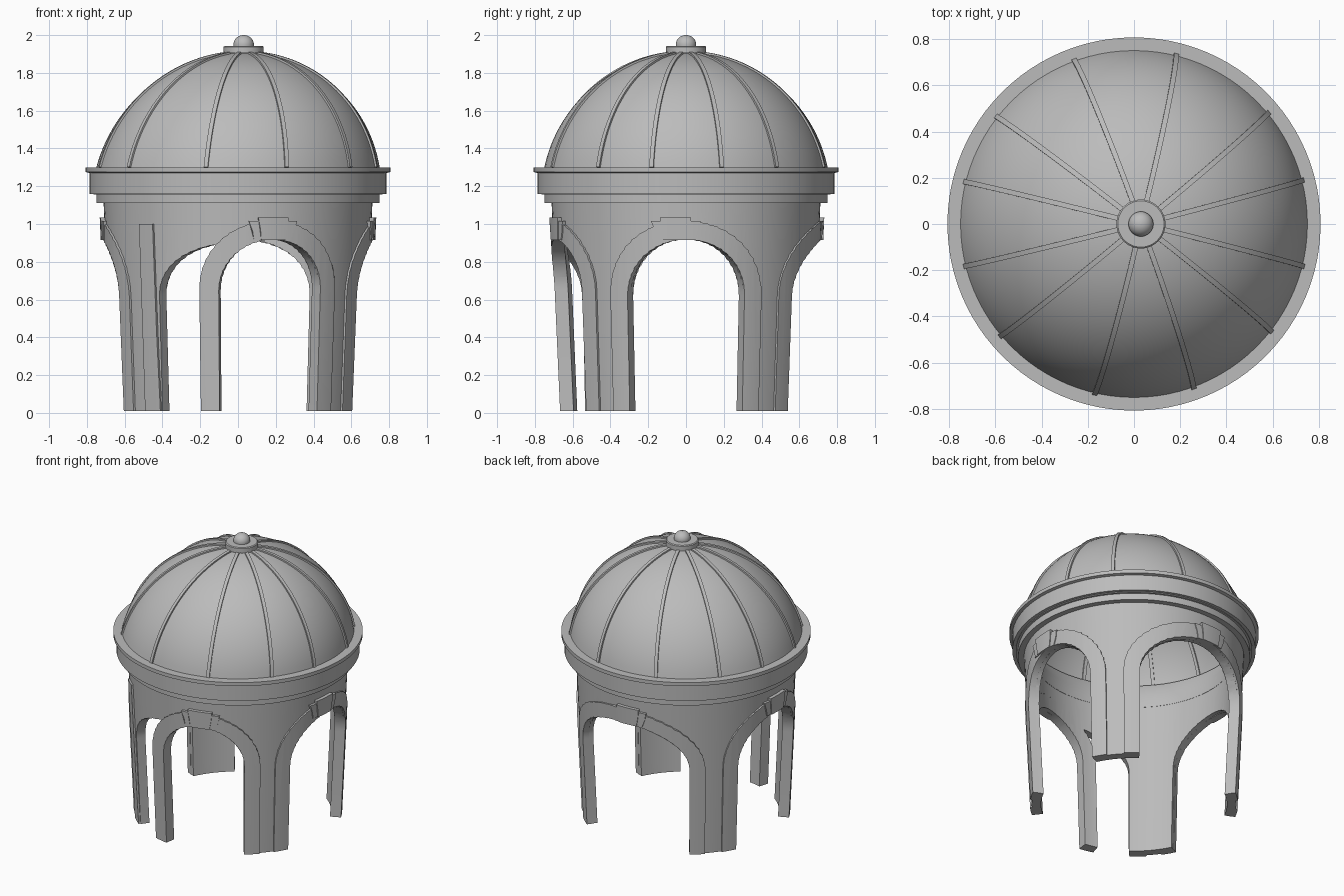
import bpy, bmesh, math
from mathutils import Vector

cube = bpy.data.objects.get("Cube")
if cube:
    bpy.data.objects.remove(cube)

stone = bpy.data.materials.new("grey_stone")
stone.use_nodes = True
stone.diffuse_color = (0.5, 0.5, 0.5, 1)
stone.node_tree.nodes["Principled BSDF"].inputs["Base Color"].default_value = (0.5, 0.5, 0.5, 1)

TOP = 1.12                       # top of the arcade wall
RADIUS = 0.66                    # wall radius used to bend outlines
THICK = 0.06                     # wall thickness
SPRING, RISE = 1.30, 0.60        # foot and height of the dome
BALL, BALL_Z = 0.767, 1.14       # sphere the dome is cut from
LEAN = 0.03                      # sideways offset of the dome's crown


def finish(name, bm):
    bmesh.ops.recalc_face_normals(bm, faces=bm.faces)
    mesh = bpy.data.meshes.new(name)
    bm.to_mesh(mesh)
    bm.free()
    obj = bpy.data.objects.new(name, mesh)
    bpy.context.collection.objects.link(obj)
    mesh.materials.append(stone)
    return obj


def smooth(obj):
    bpy.ops.object.select_all(action='DESELECT')
    obj.select_set(True)
    bpy.context.view_layer.objects.active = obj
    bpy.ops.object.shade_smooth_by_angle(angle=math.radians(30))
    return obj


def loft(name, rings, closed):
    """Bridge equal rings of points; closed joins last to first, else ends are capped."""
    bm = bmesh.new()
    rows = [[bm.verts.new(p) for p in ring] for ring in rings]
    n = len(rows[0])
    for a, b in zip(rows, rows[1:] + (rows[:1] if closed else [])):
        for i in range(n):
            j = (i + 1) % n
            bm.faces.new((a[i], a[j], b[j], b[i]))
    if not closed:
        bm.faces.new(rows[0])
        bm.faces.new(rows[-1])
    return finish(name, bm)


def lean(z):
    return LEAN * min(1, max(0, (z - SPRING) / RISE))


def lathe(name, profile, steps=96):
    """Turn a closed (radius, height) outline about the upright axis."""
    rings = []
    for i in range(steps):
        a = math.tau * i / steps
        rings.append([(r * math.cos(a) + lean(z), r * math.sin(a), z) for r, z in profile])
    return loft(name, rings, True)


def bent_prism(name, outline, azimuth):
    """Wrap a (distance along wall, height) outline round the axis, with radial sides."""
    centre = math.radians(azimuth)
    rings = []
    for d in (0.4, 1.0):
        rings.append([(d * math.cos(centre + u / RADIUS), d * math.sin(centre + u / RADIUS), z)
                      for u, z in outline])
    return loft(name, rings, False)


def boolean(obj, cutter, operation):
    mod = obj.modifiers.new("cut", 'BOOLEAN')
    mod.operation, mod.solver, mod.object = operation, 'EXACT', cutter
    bpy.context.view_layer.objects.active = obj
    bpy.ops.object.modifier_apply(modifier=mod.name)
    bpy.data.objects.remove(cutter)


def wall_shell(name, proud=0.0, thick=THICK):
    """Slightly flaring ring wall."""
    lo, hi = 0.662 + proud, 0.712 + proud
    return lathe(name, [(lo, 0.01), (hi, TOP), (hi - thick, TOP), (lo - thick, 0.01)])


def arch(half, spring, rise, foot=-0.1, steps=24):
    """Arch outline from right foot over the crown to left foot."""
    pts = [(half, foot)]
    for i in range(steps + 1):
        t = math.pi * i / steps
        pts.append((half * math.cos(t), spring + rise * math.sin(t)))
    return pts + [(-half, foot)]


def applied(name, outline, azimuth, proud, depth=0.03):
    """Moulding that follows the curved wall inside an outline."""
    obj = wall_shell(name, proud, proud + depth)
    boolean(obj, bent_prism("cutter", outline, azimuth), 'INTERSECT')
    return smooth(obj)


# Arcade: name, azimuth, half width, spring height, rise, keystone shift, moulding depth
arches = [
    ("right", 0, 0.304, 0.62, 0.30, -0.05, 0.03),
    ("back", 90, 0.427, 0.62, 0.30, 0.04, 0.03),
    ("left", 180, 0.304, 0.62, 0.30, 0.0, 0.03),
    ("front", -75, 0.271, 0.65, 0.27, 0.0, THICK),
]
wall = wall_shell("arcade_wall")
for name, az, half, spring, rise, shift, depth in arches:
    boolean(wall, bent_prism("cutter", arch(half, spring, rise), az), 'DIFFERENCE')

# Wider opening behind the front arch, which stands free on its left leg
wide_left = [(u, z) for u, z in arch(0.427, 0.62, 0.28) if u < 0.01]
boolean(wall, bent_prism("cutter", wide_left + [(0, -0.1)], -90), 'DIFFERENCE')
smooth(wall)

# Arch mouldings and keystones
BAND = 0.097
for name, az, half, spring, rise, shift, depth in arches:
    inner = arch(half - 0.002, spring, rise - 0.002)
    outer = arch(half + BAND, spring, rise + BAND)
    applied(name + "_arch_moulding", outer + inner[::-1], az, 0.012, depth)
    crown = spring + rise - 0.005
    for part, low, high, top, proud in (("keystone", 0.06, 0.075, 0.12, 0.024),
                                        ("keystone_flanks", 0.095, 0.12, 0.1, 0.018)):
        block = [(shift - low, crown), (shift + low, crown),
                 (shift + high, crown + top), (shift - high, crown + top)]
        applied(name + "_" + part, block, az, proud)

# Broken upright strip beside the wider opening
applied("front_strip", [(-0.54, -0.1), (-0.43, -0.1), (-0.45, 1.0), (-0.54, 1.0)], -90, 0.012)

# Stepped cornice
smooth(lathe("cornice", [
    (0.65, 1.11), (0.75, 1.11), (0.75, 1.155), (0.765, 1.155), (0.765, 1.16),
    (0.787, 1.16), (0.787, 1.27), (0.807, 1.275), (0.807, SPRING), (0.70, SPRING), (0.65, 1.2)]))


def dome_point(t, offset=0.0):
    return (BALL + offset) * math.cos(t), BALL_Z + (BALL + offset) * math.sin(t)


# Dome shell
start = math.asin((SPRING - BALL_Z) / BALL)
sweep = [start + (math.radians(88) - start) * i / 28 for i in range(29)]
shell = [dome_point(t) for t in sweep] + [dome_point(t, -0.03) for t in reversed(sweep)]
smooth(lathe("dome", shell))

# Dome ribs
rib_angles = (14.5, 39.6, 76, 110, 142, 166, 194, 220, 257, 290, 322, 346)
for k, deg in enumerate(rib_angles):
    a = math.radians(deg)
    out = Vector((math.cos(a), math.sin(a), 0))
    side = Vector((-math.sin(a), math.cos(a), 0)) * 0.011
    rings = []
    for t in sweep[:-2]:
        ring = []
        for offset, s in ((0.01, -1), (0.01, 1), (-0.04, 1), (-0.04, -1)):
            r, z = dome_point(t, offset)
            ring.append(out * r + side * s + Vector((lean(z), 0, z)))
        rings.append(ring)
    smooth(loft(f"dome_rib_{k + 1}", rings, False))

# Finial: collar and round knob
smooth(lathe("finial_collar", [(0.01, 1.87), (0.09, 1.87), (0.09, 1.905), (0.106, 1.905),
                               (0.106, 1.938), (0.1, 1.943), (0.01, 1.943)], 48))
knob = [(0.001, 1.935), (0.053, 1.935)]
for i in range(11):
    t = math.pi / 2 * i / 10
    knob.append((0.053 * math.cos(t) + 0.001, 1.95 + 0.05 * math.sin(t)))
smooth(lathe("finial_knob", knob, 32))
